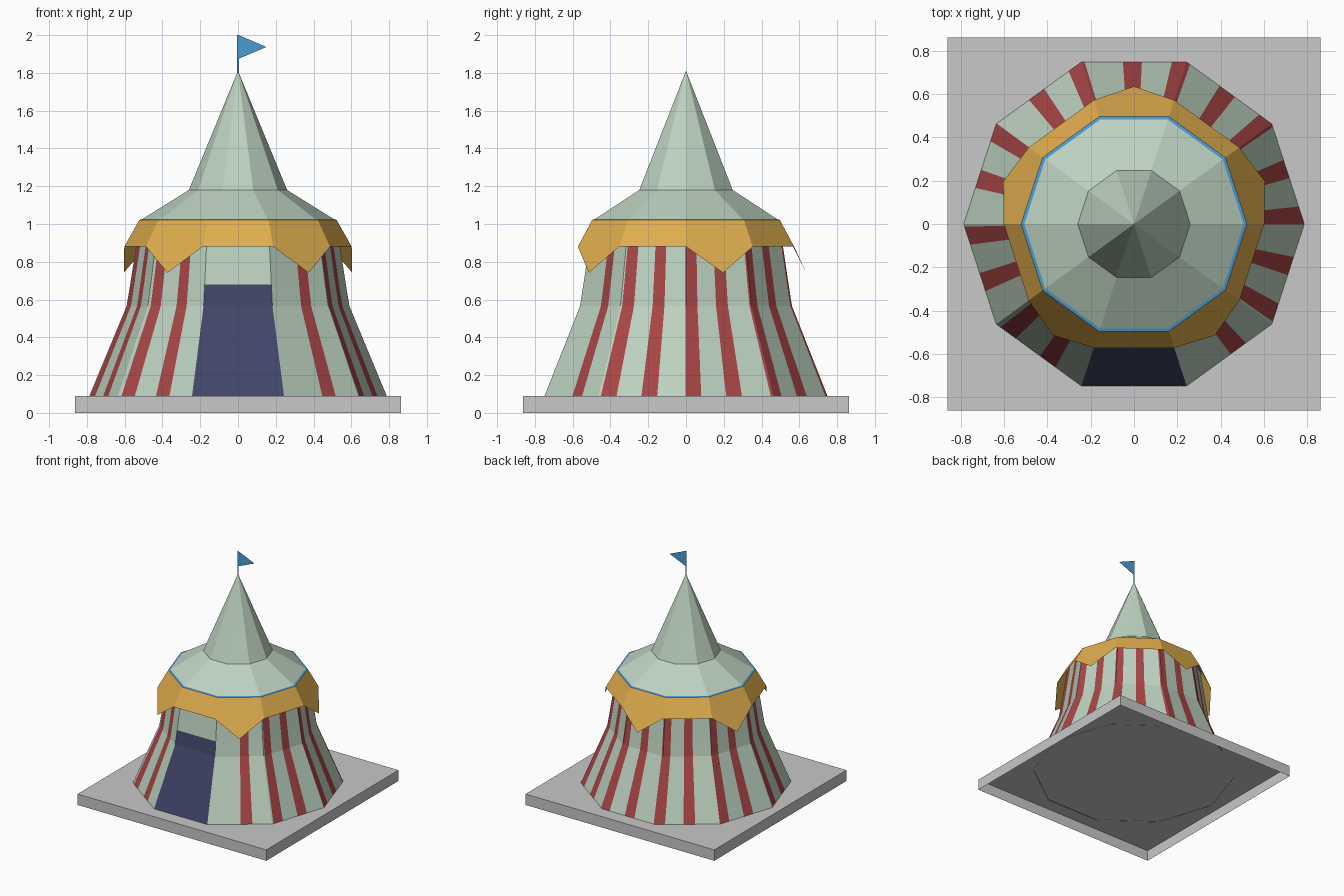
import bpy
from math import sin, cos, pi, radians, floor

if "Cube" in bpy.data.objects:
    bpy.data.objects.remove(bpy.data.objects["Cube"])

SIDES = 10
START = radians(-72)      # right-hand corner of the front (door) face


def mat(name, rgb):
    m = bpy.data.materials.new(name)
    m.diffuse_color = (*rgb, 1)
    m.use_nodes = True
    m.node_tree.nodes["Principled BSDF"].inputs["Base Color"].default_value = m.diffuse_color
    return m


GREEN = mat("pale_green", (0.51, 0.65, 0.53))
RED = mat("stripe_red", (0.39, 0.06, 0.06))
NAVY = mat("door_navy", (0.053, 0.060, 0.138))
GOLD = mat("valance_gold", (0.74, 0.42, 0.075))
BLUE = mat("trim_blue", (0.07, 0.33, 0.67))
GRAY = mat("base_gray", (0.58, 0.58, 0.58))


def build(name, verts, faces, mats, idx=None):
    me = bpy.data.meshes.new(name)
    me.from_pydata(verts, [], faces)
    for m in mats:
        me.materials.append(m)
    for p, i in zip(me.polygons, idx or [0] * len(faces)):
        p.material_index = i
    ob = bpy.data.objects.new(name, me)
    bpy.context.collection.objects.link(ob)
    return ob


def rim(u, r, z):
    """Point on the decagon outline; u counts faces around from START."""
    i = floor(u + 1e-6)
    t = max(u - i, 0)
    a, b = (START + k * 2 * pi / SIDES for k in (i, i + 1))
    return (r * (cos(a) * (1 - t) + cos(b) * t), r * (sin(a) * (1 - t) + sin(b) * t), z)


def ring_shell(name, us, profile, mats, rule):
    """Quads between rings of a profile; rule(u_mid, row) gives the material."""
    n = len(us)
    verts = [rim(u, r, z) for r, z in profile for u in us]
    faces, idx = [], []
    for k in range(len(profile) - 1):
        for j in range(n):
            j2 = (j + 1) % n
            faces.append((k * n + j, k * n + j2, (k + 1) * n + j2, (k + 1) * n + j))
            u_end = us[j2] if j2 else SIDES
            idx.append(rule((us[j] + u_end) / 2, k))
    return build(name, verts, faces, mats, idx)


# Base: square slab, open underneath
B, H = 0.863, 0.09
sq = [(-B, -B), (B, -B), (B, B), (-B, B)]
build("base_slab", [(x, y, z) for z in (0, H) for x, y in sq],
      [(i, (i + 1) % 4, 4 + (i + 1) % 4, 4 + i) for i in range(4)] + [(4, 5, 6, 7)], [GRAY])

# Striped walls, two stripes per face, the last face holds the door
stripes = []
for f in range(SIDES - 1):
    a = f + 0.01 - 0.05 * sin(START + (f + 0.5) * 2 * pi / SIDES)
    if f:
        stripes.append((a, a + 0.18))
    stripes.append((a + 0.465, a + 0.645))
us = sorted(set(range(SIDES)) | {e for s in stripes for e in s})


def wall_colour(u, row):
    if u > SIDES - 1:
        return 2 if row < 2 else 0
    return int(any(a < u < b for a, b in stripes))


ring_shell("tent_walls", us,
           [(0.788, 0.088), (0.59, 0.565), (0.571, 0.68), (0.54, 0.88), (0.519, 1.02)],
           [GREEN, RED, NAVY], wall_colour)

# Roof with a thin blue trim at the eaves
corners = list(range(SIDES))
ring_shell("roof", corners,
           [(0.522, 1.022), (0.507, 1.026), (0.26, 1.18), (0.0005, 1.81)],
           [GREEN, BLUE], lambda u, row: int(row == 0))

# Valance: flared skirt, every other face drops to a point
verts, faces = [], []
for f in range(SIDES):
    low = [rim(f, 0.602, 0.88), rim(f + 1, 0.602, 0.88)]
    if f % 2 == 0:
        k = 0.636 / cos(pi / SIDES)
        low.insert(1, rim(f + 0.5, k, 0.742))
    pts = low + [rim(f + 1, 0.522, 1.022), rim(f, 0.522, 1.022)]
    faces.append(tuple(range(len(verts), len(verts) + len(pts))))
    verts += pts
build("valance", verts, faces, [GOLD])

# Flat pole and pennant
W = 0.004
build("flag_pole", [(-W, 0, 1.79), (W, 0, 1.79), (W, 0, 2), (-W, 0, 2)], [(0, 1, 2, 3)], [BLUE])
build("pennant", [(W, 0, 1.875), (0.15, 0, 1.937), (W, 0, 2)], [(0, 1, 2)], [BLUE])
